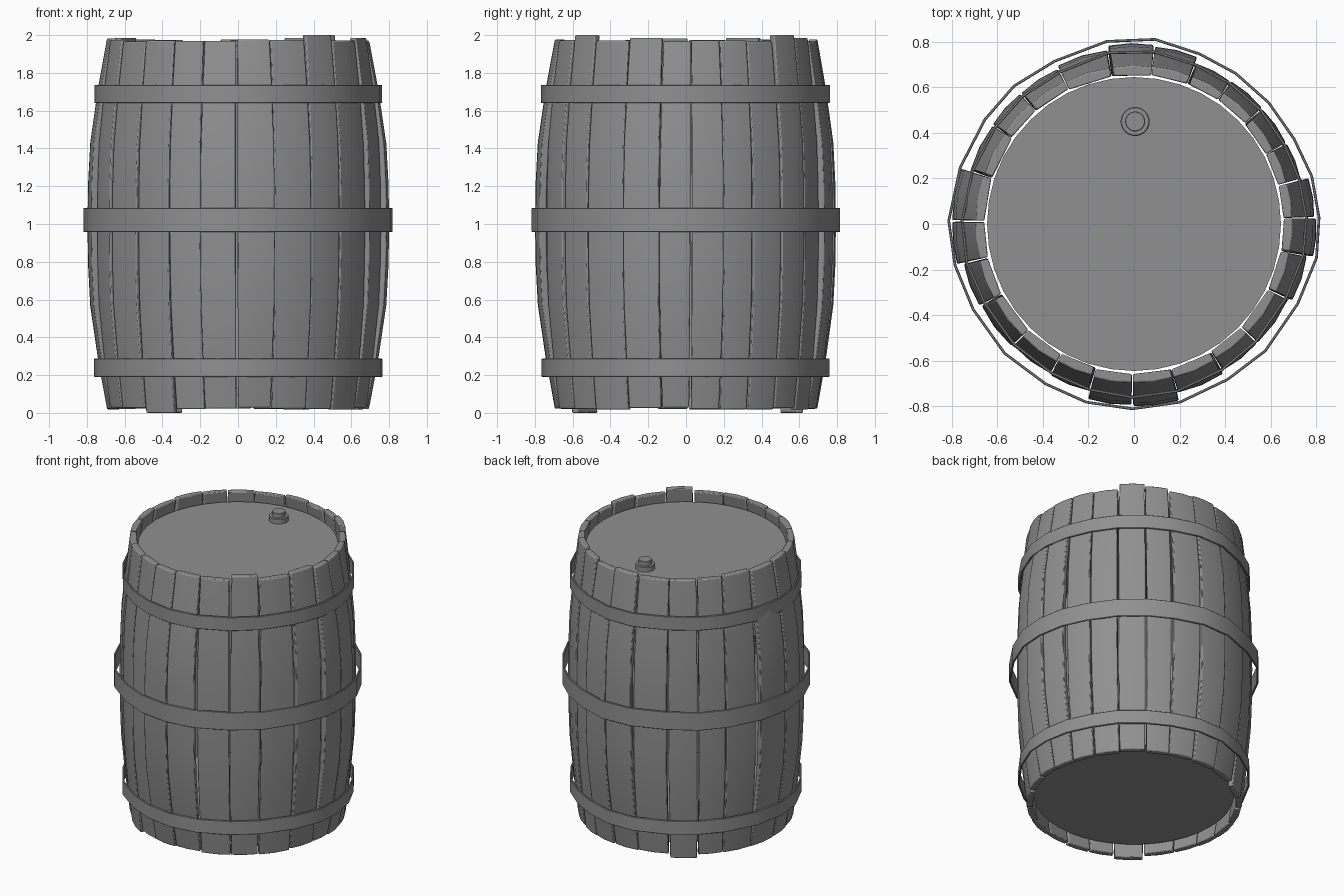
import bpy, bmesh, random
from math import sin, cos, radians

if "Cube" in bpy.data.objects:
    bpy.data.objects.remove(bpy.data.objects["Cube"])
random.seed(7)

# Dark grey finish
grey = bpy.data.materials.new("dark_grey")
grey.diffuse_color = (.28, .28, .28, 1)
grey.use_nodes = True
grey.node_tree.nodes["Principled BSDF"].inputs["Base Color"].default_value = grey.diffuse_color

def finish(name, bm, bevel=0.0, segments=1):
    bmesh.ops.recalc_face_normals(bm, faces=bm.faces)
    me = bpy.data.meshes.new(name)
    bm.to_mesh(me)
    bm.free()
    me.materials.append(grey)
    ob = bpy.data.objects.new(name, me)
    bpy.context.collection.objects.link(ob)
    if bevel:
        m = ob.modifiers.new("soft_edges", 'BEVEL')
        m.width, m.segments, m.limit_method = bevel, segments, 'ANGLE'
        m.angle_limit = radians(40)
    bpy.context.view_layer.objects.active = ob
    ob.select_set(True)
    bpy.ops.object.shade_smooth_by_angle(angle=radians(35))
    ob.select_set(False)
    return ob

# Bulge of the barrel: (height 0..1, share of the bulge)
PROFILE = [(0, 0), (.13, .45), (.28, .86), (.39, .97), (.5, 1),
           (.61, .97), (.72, .86), (.87, .45), (1, 0)]
# Uneven seams between staves, in degrees
SEAMS = [2, 15, 28, 42, 56, 69, 83.5, 98.5, 116, 131, 145, 162, 179, 193, 208,
         225, 241, 255, 269.5, 284.5, 301, 316, 334, 349.5, 362]

def axis_weight(a):
    """1 near the four axes, where the barrel bulges most, 0 on the diagonals"""
    d = abs((a + 45) % 90 - 45)
    return max(0, min(1, (24 - d) / 14))

def stave(i, a0, a1):
    mid = (a0 + a1) / 2
    top, low = random.uniform(1.965, 1.985), random.uniform(.018, .03)
    if min(abs(mid - 308), abs(mid - 49)) < 4:
        top = 2.0
    if min(abs(mid - 123), abs(mid - 233)) < 4:
        low = 0.0
    end = .692 + random.uniform(-.004, .004)
    bulge = .062 + .04 * axis_weight(mid) + random.uniform(-.004, .004)
    lean = random.uniform(-1, 1)
    bm, rings = bmesh.new(), []
    for t, share in PROFILE:
        z, r = low + (top - low) * t, end + bulge * share
        b0, b1 = a0 + .3 + lean * (t - .5), a1 - .3 + lean * (t - .5)
        ring = []
        for rad, ang in ((r - .037, b0), (r, b0), (r + .003, (b0 + b1) / 2),
                         (r, b1), (r - .037, b1)):
            ring.append(bm.verts.new((rad * cos(radians(ang)), rad * sin(radians(ang)), z)))
        rings.append(ring)
    for p, q in zip(rings, rings[1:]):
        for k in range(5):
            n = (k + 1) % 5
            bm.faces.new((p[k], p[n], q[n], q[k]))
    bm.faces.new(rings[0])
    bm.faces.new(rings[-1])
    finish(f"stave_{i:02d}", bm, .006, 2)

# Staves
for i, (a0, a1) in enumerate(zip(SEAMS, SEAMS[1:])):
    stave(i, a0, a1)

# Hoops: thin faceted metal bands that follow the stave seams
def hoop(name, z0, z1, radius):
    bm, rings = bmesh.new(), []
    for a in SEAMS[:-1]:
        r = radius + .014 * axis_weight(a) + random.uniform(-.004, .004)
        c, s = cos(radians(a)), sin(radians(a))
        rings.append([bm.verts.new((q * c, q * s, z)) for q, z in
                      ((r - .012, z0), (r, z0), (r, z1), (r - .012, z1))])
    for p, q in zip(rings, rings[1:] + rings[:1]):
        for k in range(4):
            n = (k + 1) % 4
            bm.faces.new((p[k], q[k], q[n], p[n]))
    finish(name, bm, .003)

hoop("lower_hoop", .19, .288, .752)
hoop("middle_hoop", .957, 1.085, .805)
hoop("upper_hoop", 1.64, 1.737, .75)

# Lids and bung
def disc(name, x, y, z0, z1, r, sides, bevel=0.0):
    bm = bmesh.new()
    bmesh.ops.create_cone(bm, cap_ends=True, segments=sides, radius1=r, radius2=r, depth=z1 - z0)
    bmesh.ops.translate(bm, verts=bm.verts, vec=(x, y, (z0 + z1) / 2))
    finish(name, bm, bevel)

disc("top_lid", 0, 0, 1.87, 1.91, .645, 40)
disc("bottom_lid", 0, 0, .09, .13, .645, 40)
disc("bung_collar", 0.005, .45, 1.90, 1.945, .064, 24, .004)
disc("bung_plug", 0.005, .45, 1.94, 1.975, .044, 24, .003)
